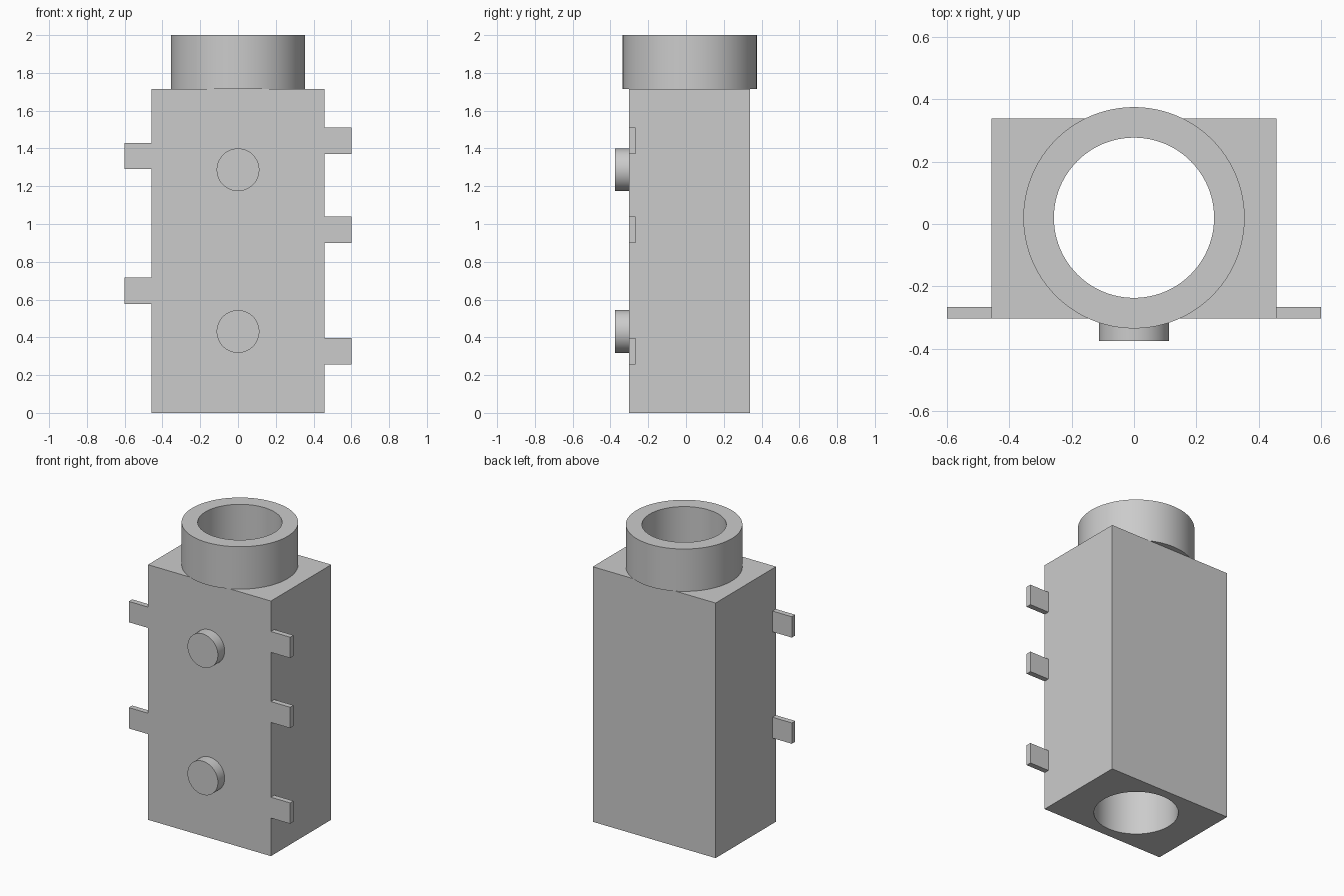
import bpy, math

if "Cube" in bpy.data.objects:
    bpy.data.objects.remove(bpy.data.objects["Cube"], do_unlink=True)

grey = bpy.data.materials.new("light_grey")
grey.use_nodes = True
grey.diffuse_color = (0.6, 0.6, 0.6, 1)
grey.node_tree.nodes["Principled BSDF"].inputs["Base Color"].default_value = (0.6, 0.6, 0.6, 1)

FRONT, BACK, SIDE, TOP = -0.303, 0.338, 0.457, 1.715
AXIS_Y = 0.02


def finish(name):
    ob = bpy.context.object
    ob.name = name
    ob.data.materials.append(grey)
    return ob


def box(name, lo, hi):
    bpy.ops.mesh.primitive_cube_add(size=1, location=[(a + b) / 2 for a, b in zip(lo, hi)])
    ob = finish(name)
    ob.scale = [b - a for a, b in zip(lo, hi)]
    bpy.ops.object.transform_apply(location=False, rotation=False, scale=True)
    return ob


def cylinder(name, radius, depth, location, tilt=0, sides=96):
    bpy.ops.mesh.primitive_cylinder_add(vertices=sides, radius=radius, depth=depth,
                                        location=location, rotation=(tilt, 0, 0))
    return finish(name)


def smooth(ob):
    bpy.ops.object.select_all(action='DESELECT')
    ob.select_set(True)
    bpy.context.view_layer.objects.active = ob
    bpy.ops.object.shade_smooth_by_angle(angle=math.radians(30))


# Main block and the collar that overhangs its front and back
body = box("body", (-SIDE, FRONT, 0), (SIDE, BACK, TOP))
collar = cylinder("collar", 0.355, 2 - TOP, (0, AXIS_Y, (2 + TOP) / 2))

# One bore runs through both parts
bore = cylinder("bore_cutter", 0.257, 3, (0, AXIS_Y, 1))
bore.hide_render = True
for part in (body, collar):
    cut = part.modifiers.new("bore", 'BOOLEAN')
    cut.operation = 'DIFFERENCE'
    cut.solver = 'EXACT'
    cut.object = bore
    bpy.context.view_layer.objects.active = part
    bpy.ops.object.modifier_apply(modifier=cut.name)
    smooth(part)
bpy.data.objects.remove(bore, do_unlink=True)

# Round pegs on the front face
for name, z in (("lower_peg", 0.431), ("upper_peg", 1.287)):
    smooth(cylinder(name, 0.113, 0.072, (0, FRONT - 0.036, z), math.pi / 2, 64))

# Thin tabs flush with the front, staggered on the two sides
for side, sign, heights in (("left", 1, (0.326, 0.969, 1.44)), ("right", -1, (0.646, 1.36))):
    for i, z in enumerate(heights, 1):
        x0, x1 = sorted((sign * SIDE, sign * 0.6))
        box(f"{side}_tab_{i}", (x0, FRONT, z - 0.07), (x1, FRONT + 0.036, z + 0.07))
